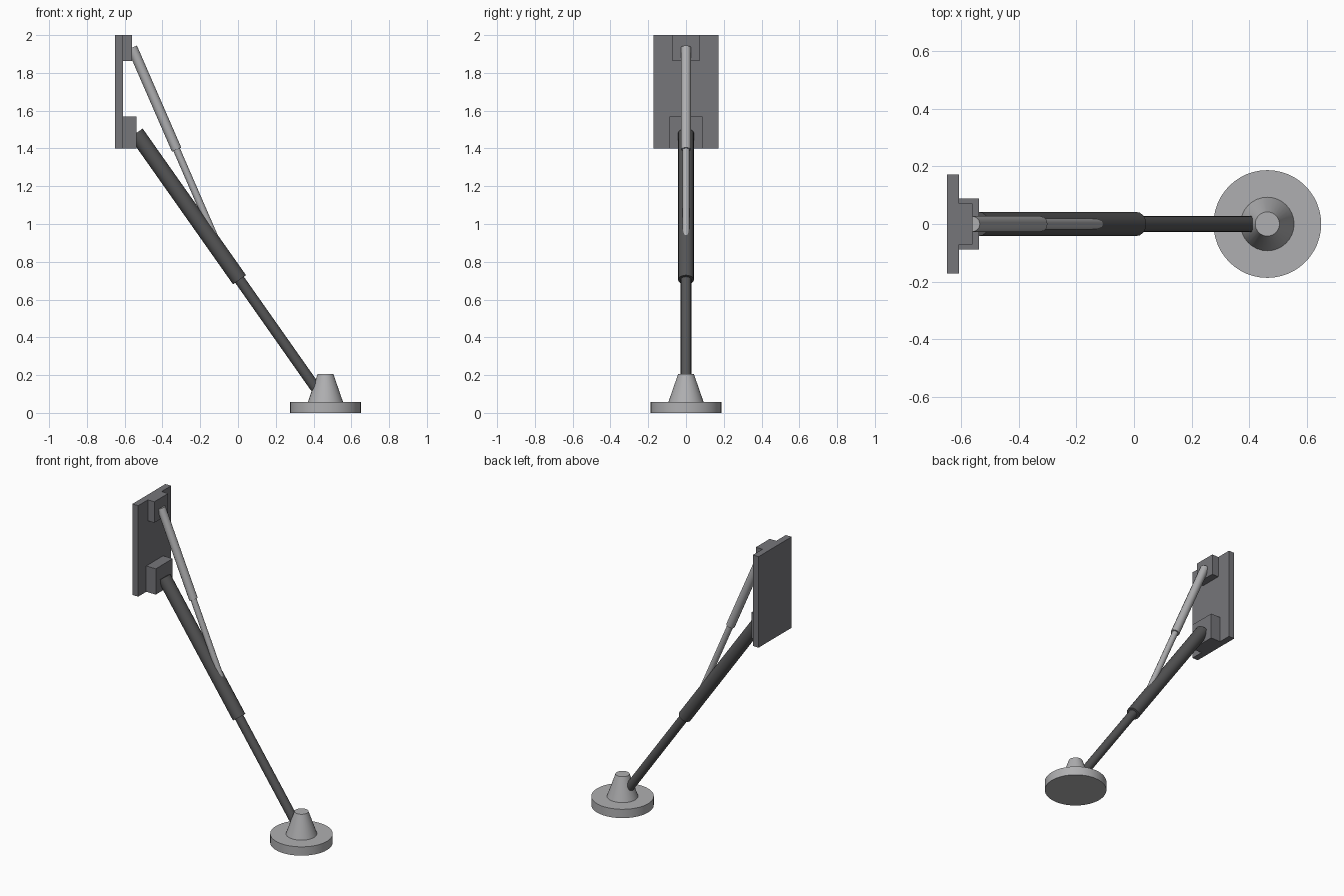
import bpy, math
from mathutils import Vector

cube = bpy.data.objects.get("Cube")
if cube:
    bpy.data.objects.remove(cube, do_unlink=True)


def material(name, colour):
    mat = bpy.data.materials.new(name)
    mat.use_nodes = True
    mat.diffuse_color = (*colour, 1)
    mat.node_tree.nodes["Principled BSDF"].inputs["Base Color"].default_value = (*colour, 1)
    return mat


light_metal = material("light metal", (0.43, 0.43, 0.44))
plate_grey = material("plate grey", (0.18, 0.18, 0.195))
dark_metal = material("dark metal", (0.09, 0.09, 0.092))


def finish(name, mat, smooth=False):
    obj = bpy.context.object
    obj.name = name
    obj.data.materials.append(mat)
    if smooth:
        bpy.ops.object.shade_smooth_by_angle(angle=math.radians(50))
    return obj


def block(name, x0, x1, half_y, z0, z1, mat):
    bpy.ops.mesh.primitive_cube_add(size=1, location=((x0 + x1) / 2, 0, (z0 + z1) / 2))
    bpy.context.object.scale = (x1 - x0, half_y * 2, z1 - z0)
    bpy.ops.object.transform_apply(location=False, rotation=False, scale=True)
    finish(name, mat)


def rod(name, start, end, radius, mat, sides, end_radius=None):
    """Round bar between two (x, z) points in the y = 0 plane."""
    a, b = Vector((start[0], 0, start[1])), Vector((end[0], 0, end[1]))
    axis = b - a
    bpy.ops.mesh.primitive_cone_add(
        vertices=sides, radius1=radius, radius2=radius if end_radius is None else end_radius,
        depth=axis.length, location=(a + b) / 2,
        rotation=axis.to_track_quat("Z", "Y").to_euler())
    finish(name, mat, smooth=True)


# Mounting plate with its two pivot brackets
block("mounting_plate", -0.65, -0.608, 0.172, 1.4, 2.0, plate_grey)
block("upper_bracket", -0.608, -0.56, 0.072, 1.862, 2.0, plate_grey)
block("lower_bracket", -0.608, -0.538, 0.088, 1.4, 1.57, plate_grey)

# Telescopic main leg
joint = (0.008, 0.705)
rod("main_leg_sleeve", (-0.539, 1.481), joint, 0.042, dark_metal, 16)
rod("main_leg_piston", joint, (0.411, 0.132), 0.028, dark_metal, 16)

# Telescopic side strut
strut_joint = (-0.325, 1.394)
rod("strut_sleeve", (-0.56, 1.934), strut_joint, 0.027, light_metal, 12)
rod("strut_piston", strut_joint, (-0.118, 0.918), 0.019, light_metal, 12)

# Foot pad and its conical socket
foot_x = 0.463
rod("foot_pad", (foot_x, 0), (foot_x, 0.058), 0.187, light_metal, 48)
rod("foot_cone", (foot_x, 0.058), (foot_x, 0.205), 0.093, light_metal, 32, end_radius=0.042)
